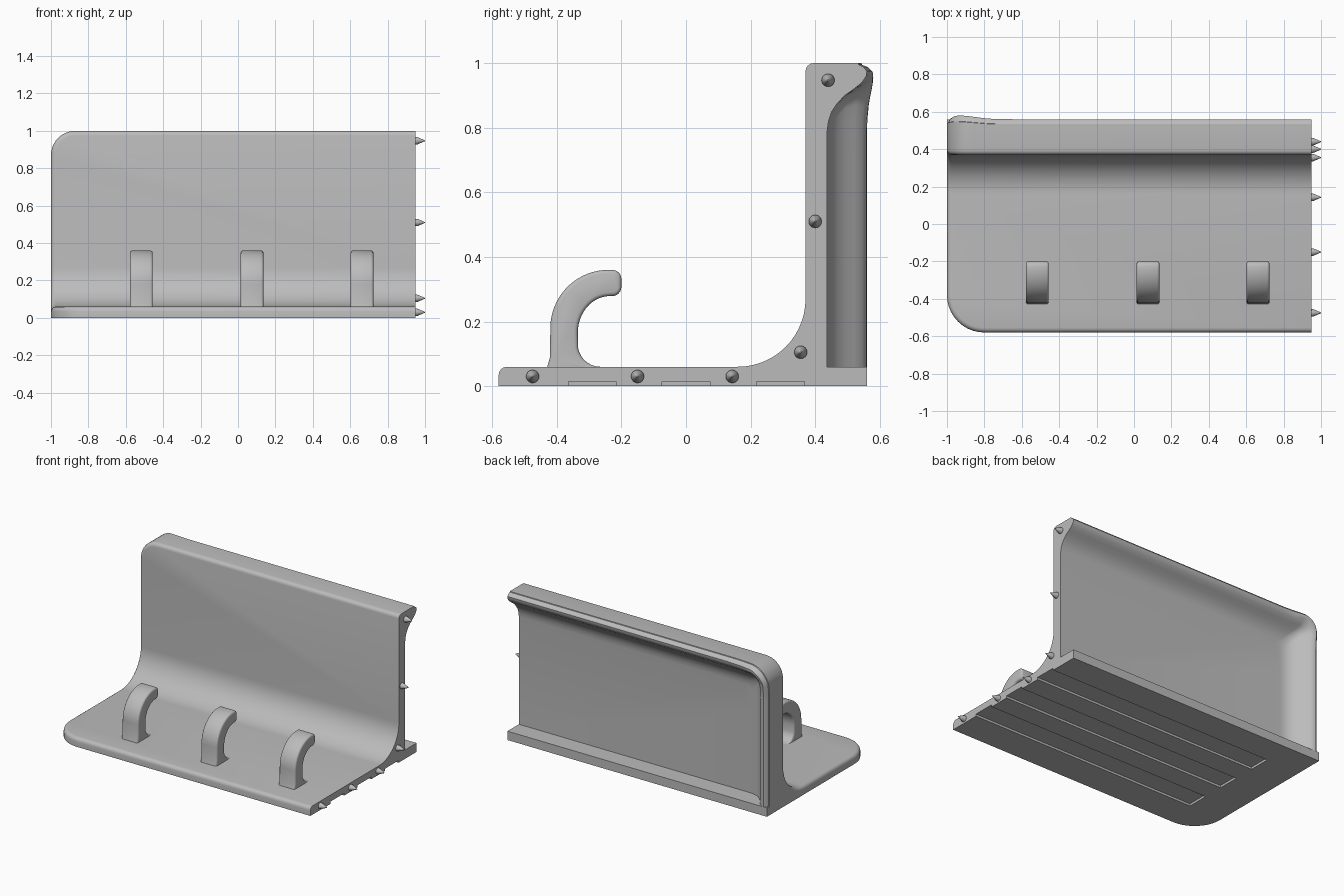
import bpy, bmesh, math
from mathutils import Vector

if "Cube" in bpy.data.objects:
    bpy.data.objects.remove(bpy.data.objects["Cube"], do_unlink=True)

grey = bpy.data.materials.new("plain grey")
grey.use_nodes = True
grey.diffuse_color = (0.5, 0.5, 0.5, 1)
grey.node_tree.nodes["Principled BSDF"].inputs["Base Color"].default_value = (0.5, 0.5, 0.5, 1)

LEFT, RIGHT = -1.0, 0.95      # closed end and pegged end of the section
BASE, TOP = 0.06, 1.0
WALL = 0.37


def finish(name, bm):
    bmesh.ops.recalc_face_normals(bm, faces=bm.faces)
    mesh = bpy.data.meshes.new(name)
    bm.to_mesh(mesh)
    bm.free()
    mesh.materials.append(grey)
    ob = bpy.data.objects.new(name, mesh)
    bpy.context.collection.objects.link(ob)
    return ob


def prism(profile, x0, x1):
    """Side profile of (y, z) points extruded along x."""
    bm = bmesh.new()
    face = bm.faces.new([bm.verts.new((x0, y, z)) for y, z in profile])
    out = bmesh.ops.extrude_face_region(bm, geom=[face])
    moved = [g for g in out["geom"] if isinstance(g, bmesh.types.BMVert)]
    bmesh.ops.translate(bm, verts=moved, vec=(x1 - x0, 0, 0))
    bmesh.ops.recalc_face_normals(bm, faces=bm.faces)
    return bm


def arc(cy, cz, ry, rz, a0, a1, n):
    angles = [math.radians(a0 + (a1 - a0) * i / n) for i in range(n + 1)]
    return [(cy + ry * math.cos(a), cz + rz * math.sin(a)) for a in angles]


def activate(ob):
    bpy.ops.object.select_all(action="DESELECT")
    ob.select_set(True)
    bpy.context.view_layer.objects.active = ob


def smooth(ob, degrees=35):
    activate(ob)
    bpy.ops.object.shade_smooth_by_angle(angle=math.radians(degrees))


def cut(ob, cutter):
    cutter.hide_render = True
    mod = ob.modifiers.new("cut", "BOOLEAN")
    mod.operation = "DIFFERENCE"
    mod.solver = "EXACT"
    mod.object = cutter
    activate(ob)
    bpy.ops.object.modifier_apply(modifier=mod.name)
    bpy.data.objects.remove(cutter, do_unlink=True)


# Body: L-shaped section with a large inner fillet
R = 0.21
section = [(-0.58, 0), (-0.58, BASE)]
section += arc(WALL - R, BASE + R, R, R, -90, 0, 14)
section += [(WALL, TOP), (0.6, TOP), (0.6, 0.07), (0.56, 0.07), (0.56, 0)]
bm = prism(section, LEFT, RIGHT)


def bevel_corner(test, offset):
    edges = [e for e in bm.edges if all(abs(v.co.x - LEFT) < 1e-4 and test(v.co) for v in e.verts)]
    bmesh.ops.bevel(bm, geom=edges, offset=offset, segments=10, profile=0.5, affect="EDGES")


bevel_corner(lambda c: c.y < -0.57, 0.2)
bevel_corner(lambda c: c.z > 0.99, 0.13)


def is_inner(face):
    c, n = face.calc_center_median(), face.normal
    return abs(n.x) < 0.01 and (n.z > 0.01 or n.y < -0.01) and \
        BASE - 0.001 < c.z < TOP - 0.01 and -0.57 < c.y < WALL + 0.001


bm.normal_update()
rim = []
for e in bm.edges:
    faces = e.link_faces
    if is_inner(faces[0]) != is_inner(faces[1]) and not all(f.normal.x < 0.9 for f in faces) is True:
        continue
    if is_inner(faces[0]) != is_inner(faces[1]):
        rim.append(e)
bmesh.ops.bevel(bm, geom=rim, offset=0.025, segments=4, profile=0.5, affect="EDGES")
body = finish("shelf_body", bm)

# Rear recess: lip profile (inset, y) swept round the top and closed end
lip = [(0.21, 0.437), (0.18, 0.441), (0.15, 0.451), (0.125, 0.468), (0.1, 0.492), (0.08, 0.52),
       (0.06, 0.545), (0.04, 0.558), (0.025, 0.56), (0.012, 0.55), (0.005, 0.535), (-0.05, 0.52), (-0.05, 0.8)]
FAR = 1.1


def lip_path(d):
    r = max(0.13 - d, 0.04)
    cx, cz = LEFT + d + r, TOP - d - r
    across = [(FAR, TOP - d)] + [(-0.6 + (cx + 0.6) * i / 6, TOP - d) for i in range(6)]
    down = [(LEFT + d, cz + (0.6 - cz) * i / 6) for i in range(1, 7)] + [(LEFT + d, BASE)]
    return across + arc(cx, cz, r, r, 90, 180, 10) + down


bm = bmesh.new()
rows = []
for d, y in lip:
    swell = 0.02 * (y - 0.437) / 0.123 if y < 0.7 else 0
    rows.append([bm.verts.new((x, y + swell * math.exp(-((x + 0.92) / 0.11) ** 2 - ((z - 0.95) / 0.08) ** 2), z))
                 for x, z in lip_path(d)])
for a, b in zip(rows, rows[1:]):
    for i in range(len(a) - 1):
        bm.faces.new((a[i], a[i + 1], b[i + 1], b[i]))
near, far = (bm.verts.new((FAR, y, BASE)) for y in (lip[0][1], lip[-1][1]))
bm.faces.new(rows[0] + [near])
bm.faces.new(rows[-1] + [far])
bm.faces.new([r[0] for r in rows] + [far, near])
bm.faces.new([r[-1] for r in rows] + [far, near])
cut(body, finish("recess_cutter", bm))

# Shallow grooves under the base, open at the pegged end
for y in (-0.29, 0.0, 0.293):
    groove = [(y - 0.074, -0.05), (y - 0.074, 0.015), (y + 0.074, 0.015), (y + 0.074, -0.05)]
    cut(body, finish("groove_cutter", prism(groove, -0.75, 1.05)))
smooth(body, 30)

# Curved hooks standing on the base
hook = [(-0.43, 0.05), (-0.428, 0.065), (-0.421, 0.09)]
hook += arc(-0.24, 0.18, 0.18, 0.18, 180, 92, 14)
hook += arc(-0.228, 0.332, 0.028, 0.028, 80, 0, 5)
hook += arc(-0.228, 0.307, 0.028, 0.028, 0, -80, 5)
hook += arc(-0.235, 0.165, 0.1, 0.114, 95, 180, 12)
hook += arc(-0.265, 0.13, 0.07, 0.07, 190, 270, 7) + [(-0.265, 0.05)]
for i, x in enumerate((-0.517, 0.075, 0.663)):
    bm = prism(hook, x - 0.061, x + 0.061)
    rims = [e for e in bm.edges if abs(e.verts[0].co.x - e.verts[1].co.x) < 1e-5
            and max(v.co.z for v in e.verts) > 0.055]
    bmesh.ops.bevel(bm, geom=rims, offset=0.012, segments=3, profile=0.5, affect="EDGES")
    smooth(finish(f"hook_{i + 1}", bm), 40)

# Pointed locating pegs on the open end
pegs = [(-0.475, 0.03), (-0.15, 0.03), (0.143, 0.03), (0.355, 0.105), (0.4, 0.51), (0.44, 0.947)]
for i, (y, z) in enumerate(pegs):
    bm = bmesh.new()
    rings = []
    for x, r in ((RIGHT - 0.005, 0.02), (RIGHT + 0.008, 0.02), (1.0, 0.002)):
        rings.append([bm.verts.new((x, y + p, z + q)) for p, q in arc(0, 0, r, r, 0, 345, 23)])
    for a, b in zip(rings, rings[1:]):
        for k in range(len(a)):
            bm.faces.new((a[k - 1], a[k], b[k], b[k - 1]))
    bm.faces.new(rings[0])
    bm.faces.new(rings[-1])
    smooth(finish(f"peg_{i + 1}", bm))
